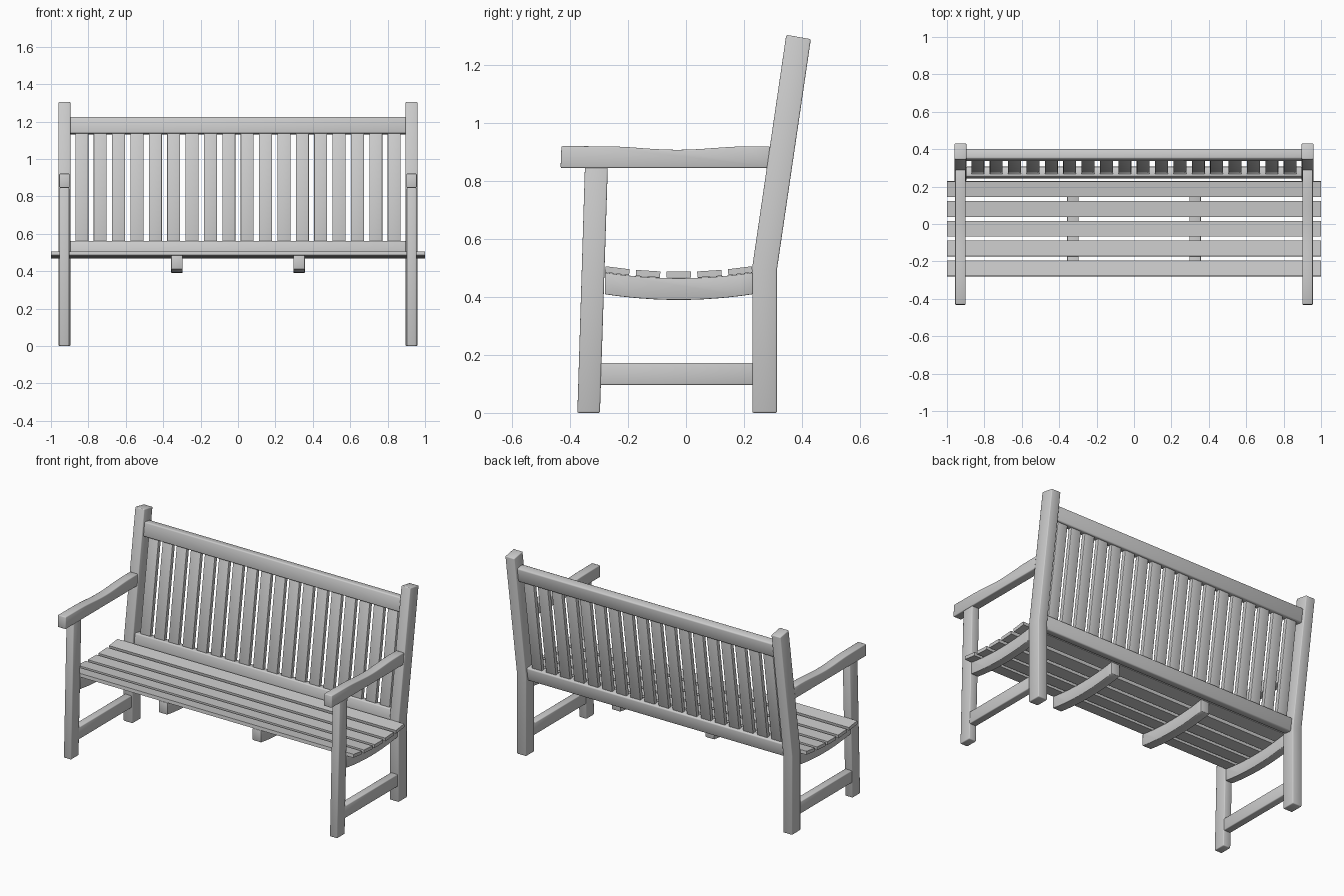
import bpy, bmesh, math
from mathutils import Vector

if "Cube" in bpy.data.objects:
    bpy.data.objects.remove(bpy.data.objects["Cube"])


def prism(name, profile, x0, x1, bevel=0.005):
    """Extrude a (y, z) side profile from x0 to x1 and soften its edges."""
    bm = bmesh.new()
    face = bm.faces.new([bm.verts.new((x0, y, z)) for y, z in profile])
    ext = bmesh.ops.extrude_face_region(bm, geom=[face])
    moved = [v for v in ext["geom"] if isinstance(v, bmesh.types.BMVert)]
    bmesh.ops.translate(bm, verts=moved, vec=(x1 - x0, 0, 0))
    bmesh.ops.recalc_face_normals(bm, faces=bm.faces[:])
    if bevel:
        sharp = [e for e in bm.edges if e.calc_face_angle(0) > math.radians(40)]
        bmesh.ops.bevel(bm, geom=sharp, offset=bevel, segments=2,
                        profile=0.5, affect='EDGES', clamp_overlap=True)
    mesh = bpy.data.meshes.new(name)
    bm.to_mesh(mesh)
    bm.free()
    ob = bpy.data.objects.new(name, mesh)
    bpy.context.collection.objects.link(ob)
    bpy.ops.object.select_all(action='DESELECT')
    ob.select_set(True)
    bpy.context.view_layer.objects.active = ob
    bpy.ops.object.shade_smooth_by_angle(angle=math.radians(48))
    return ob


def slab(center, along, length, thick):
    """Rectangle profile whose long side follows the direction `along`."""
    c, a = Vector(center), Vector(along).normalized()
    n = Vector((-a.y, a.x))
    return [c + a * (i * length / 2) + n * (j * thick / 2)
            for i, j in ((-1, -1), (1, -1), (1, 1), (-1, 1))]


def seat_z(y):
    """Dished top line of the seat supports."""
    return 0.465 + 0.30 * (y + 0.025) ** 2


def back_point(z):
    """Centre line of the leaning back."""
    return (0.272 + (z - 0.5) * 0.144, z)


LEAN = (0.144, 1.0)

# Curved seat support profile
ys = [-0.28 + 0.51 * i / 12 for i in range(13)]
support = [(y, seat_z(y) - 0.075) for y in ys] + [(y, seat_z(y)) for y in reversed(ys)]

# Armrest profile with a shallow dip on top
arm = [(-0.433, 0.845), (0.29, 0.845), (0.29, 0.92)]
for i in range(13):
    t = i / 12
    arm.append((0.22 - 0.5 * t, 0.92 - 0.006 * (1 - math.cos(2 * math.pi * t))))
arm.append((-0.43, 0.921))

# End frames: legs, armrest, stretcher and outer seat support
for side, x in (("left", -0.928), ("right", 0.928)):
    prism("back_leg_" + side,
          [(0.229, 0), (0.314, 0), (0.314, 0.495), (0.431, 1.29), (0.346, 1.305), (0.229, 0.505)],
          x - 0.032, x + 0.032)
    prism("front_leg_" + side,
          [(-0.375, 0), (-0.297, 0), (-0.27, 0.847), (-0.349, 0.847)], x - 0.026, x + 0.026)
    prism("armrest_" + side, arm, x - 0.028, x + 0.028)
    prism("stretcher_" + side,
          [(-0.31, 0.096), (0.24, 0.096), (0.24, 0.173), (-0.31, 0.173)], x - 0.024, x + 0.024)
    prism("seat_support_" + side, support, x - 0.025, x + 0.025, 0.003)

# Middle seat supports
for side, x in (("left", -0.327), ("right", 0.327)):
    prism("middle_support_" + side, support, x - 0.03, x + 0.03, 0.003)

# Seat slats following the dished supports
for i in range(5):
    y = -0.237 + i * 0.106
    slope = 0.60 * (y + 0.025)
    prism(f"seat_slat_{i + 1}", slab((y, seat_z(y) + 0.012), (1, slope), 0.084, 0.021),
          -1, 1, 0)

# Back rails
prism("back_top_rail", slab(back_point(1.178), LEAN, 0.09, 0.055), -0.90, 0.90, 0.008)
prism("back_bottom_rail", slab(back_point(0.516), LEAN, 0.085, 0.055), -0.90, 0.90, 0.008)

# Upright back slats
for i in range(18):
    x = -0.835 + i * 1.67 / 17
    prism(f"back_slat_{i + 1}", slab(back_point(0.845), LEAN, 0.61, 0.026),
          x - 0.035, x + 0.035, 0.003)
